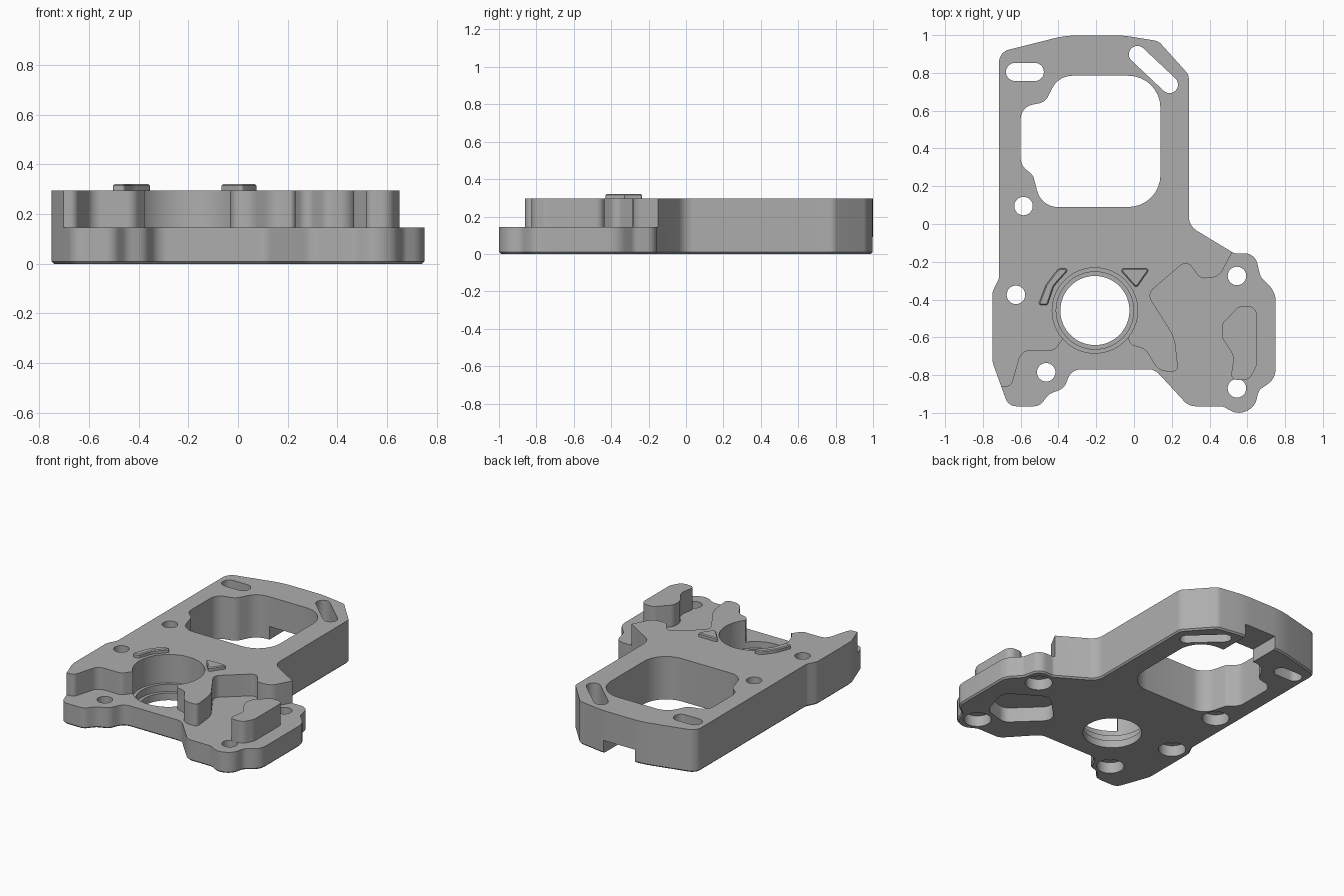
import bpy, bmesh, math
from mathutils import Vector

default_cube = bpy.data.objects.get("Cube")
if default_cube:
    bpy.data.objects.remove(default_cube, do_unlink=True)

metal = bpy.data.materials.new("grey_metal")
metal.use_nodes = True
grey = (0.42, 0.42, 0.42, 1)
metal.diffuse_color = grey
metal.node_tree.nodes["Principled BSDF"].inputs["Base Color"].default_value = grey

STEP, TOP, PAD = 0.145, 0.295, 0.32
BELOW, ABOVE = -0.1, 0.5


def fillet(corners, segments=8):
    """Round each (x, y, radius) corner of a closed polygon."""
    path = []
    for i, (x, y, radius) in enumerate(corners):
        here = Vector((x, y))
        to_prev = Vector(corners[i - 1][:2]) - here
        to_next = Vector(corners[(i + 1) % len(corners)][:2]) - here
        half = to_prev.angle(to_next) / 2
        if radius == 0 or half > 1.55:
            path.append(here)
            continue
        limit = min(to_prev.length, to_next.length) * 0.49
        tangent = min(radius / math.tan(half), limit)
        radius = tangent * math.tan(half)
        start = here + to_prev.normalized() * tangent
        end = here + to_next.normalized() * tangent
        bisector = (to_prev.normalized() + to_next.normalized()).normalized()
        centre = here + bisector * (radius / math.sin(half))
        a, b = start - centre, end - centre
        sweep = a.angle_signed(b)
        first = math.atan2(a.y, a.x)
        for k in range(segments + 1):
            angle = first - sweep * k / segments
            path.append(centre + radius * Vector((math.cos(angle), math.sin(angle))))
    return path


def prism(name, path, low, high, chamfer=0, chamfer_z=None):
    """Extrude a closed path, optionally chamfering the rim at one height."""
    bm = bmesh.new()
    face = bm.faces.new([bm.verts.new((p[0], p[1], low)) for p in path])
    top = bmesh.ops.extrude_face_region(bm, geom=[face])["geom"]
    for v in top:
        if isinstance(v, bmesh.types.BMVert):
            v.co.z = high
    bmesh.ops.remove_doubles(bm, verts=bm.verts, dist=0.0005)
    bmesh.ops.recalc_face_normals(bm, faces=bm.faces)
    if chamfer:
        rim = [e for e in bm.edges if all(abs(v.co.z - chamfer_z) < 0.001 for v in e.verts)]
        bmesh.ops.bevel(bm, geom=rim, offset=chamfer, segments=1, affect='EDGES')
        bmesh.ops.recalc_face_normals(bm, faces=bm.faces)
    mesh = bpy.data.meshes.new(name)
    bm.to_mesh(mesh)
    bm.free()
    mesh.materials.append(metal)
    obj = bpy.data.objects.new(name, mesh)
    bpy.context.collection.objects.link(obj)
    return obj


def circle(x, y, r, n=48):
    turn = [math.tau * k / n for k in range(n)]
    return [(x + r * math.cos(t), y + r * math.sin(t)) for t in turn]


def capsule(start, end, r, n=12):
    a, b = Vector(start), Vector(end)
    heading = math.atan2(b.y - a.y, b.x - a.x)
    path = []
    for centre, turn in ((b, -math.pi / 2), (a, math.pi / 2)):
        for k in range(n + 1):
            t = heading + turn + math.pi * k / n
            path.append(centre + r * Vector((math.cos(t), math.sin(t))))
    return path


def cut(target, path, low, high):
    cutter = prism("cutter", path, low, high)
    cutter.hide_render = True
    mod = target.modifiers.new("cut", 'BOOLEAN')
    mod.operation, mod.solver, mod.object = 'DIFFERENCE', 'EXACT', cutter
    bpy.context.view_layer.objects.active = target
    bpy.ops.object.modifier_apply(modifier=mod.name)
    bpy.data.objects.remove(cutter, do_unlink=True)


# Full-height body with a chamfered underside
body = prism("mounting_plate", fillet([
    (-.75, -.73, .15), (-.665, -.965, .06), (-.5, -.965, .06), (-.45, -.9, .08),
    (-.37, -.87, .07), (-.33, -.77, .07), (.11, -.77, .07), (.29, -.965, .08),
    (.47, -.965, .06), (.55, -1.01, .09), (.64, -.97, .09), (.66, -.88, .06),
    (.75, -.82, .12), (.75, -.36, .12), (.67, -.28, .06), (.64, -.155, .1),
    (.53, -.155, .03), (.29, -.01, .09), (.29, .79, .05), (.13, .968, .06),
    (-.06, .999, .6), (-.36, .999, .6), (-.715, .91, .07), (-.715, -.29, .04),
    (-.75, -.36, .08)]), 0, TOP, 0.01, 0)

# Lowered step around the front
cut(body, fillet([
    (-.9, -.86, 0), (-.65, -.86, .035), (-.595, -.67, .06), (-.42, -.67, .05),
    (-.37, -.6, 0), (-.04, -.57, 0), (-.02, -.64, .04), (.06, -.66, .08),
    (.13, -.78, .08), (.235, -.78, .025), (.215, -.6, .2), (.07, -.37, .05),
    (.28, -.19, .04), (.35, -.29, .05), (.45, -.28, .07), (.53, -.13, 0),
    (.9, -.1, 0), (.9, -1.2, 0), (-.9, -1.2, 0)]), STEP, ABOVE)

# Large window
cut(body, fillet([
    (-.4, .785, .12), (-.47, .645, .07), (-.6, .62, .1), (-.6, .31, .1),
    (-.535, .26, .06), (-.49, .09, .12), (.14, .09, .17), (.14, .785, .17)]), BELOW, ABOVE)

# Stepped bore
for radius, floor in ((.226, .1), (.205, .05), (.183, BELOW)):
    cut(body, circle(-.207, -.458, radius, 64), floor, ABOVE)

# Adjustment slots
cut(body, capsule((-.63, .805), (-.525, .805), .048), BELOW, ABOVE)
cut(body, capsule((.018, .898), (.188, .738), .045), BELOW, ABOVE)

# Screw holes, counterbored underneath
for x, y in ((.545, -.275), (.545, -.87), (-.625, -.375), (-.465, -.785), (-.585, .095)):
    cut(body, circle(x, y, .049, 32), BELOW, ABOVE)
    cut(body, circle(x, y, .085, 32), BELOW, .075)

# Underside pocket and rear channel
cut(body, fillet([(.64, -.52, .07), (.38, -.36, .07), (.17, -.57, .07),
                  (.4, -.79, .07), (.57, -.74, .07)]), BELOW, .1)
cut(body, [(-.31, .7), (-.07, .7), (-.07, 1.2), (-.31, 1.2)], BELOW, .09)

# Raised island on the step
island = prism("raised_island", fillet([
    (.465, -.53, .05), (.555, -.435, .05), (.65, -.435, .06), (.65, -.75, .08),
    (.61, -.825, .05), (.51, -.825, .03), (.53, -.7, .08), (.465, -.6, .06)]), STEP - .02, TOP)

# Small raised pads beside the bore
curved_pad = prism("curved_pad", fillet([
    (-.34, -.235, .012), (-.4, -.235, .03), (-.465, -.32, .1), (-.508, -.43, .012),
    (-.458, -.43, .012), (-.425, -.33, .1)]), TOP - .01, PAD, .006, PAD)
triangle_pad = prism("triangle_pad", fillet([
    (-.08, -.235, .012), (.085, -.235, .012), (.012, -.34, .015)]), TOP - .01, PAD, .006, PAD)

# Smooth curved walls, sharp edges kept
bpy.ops.object.select_all(action='DESELECT')
for part in (body, island, curved_pad, triangle_pad):
    part.select_set(True)
bpy.context.view_layer.objects.active = body
bpy.ops.object.shade_smooth_by_angle(angle=math.radians(30))
